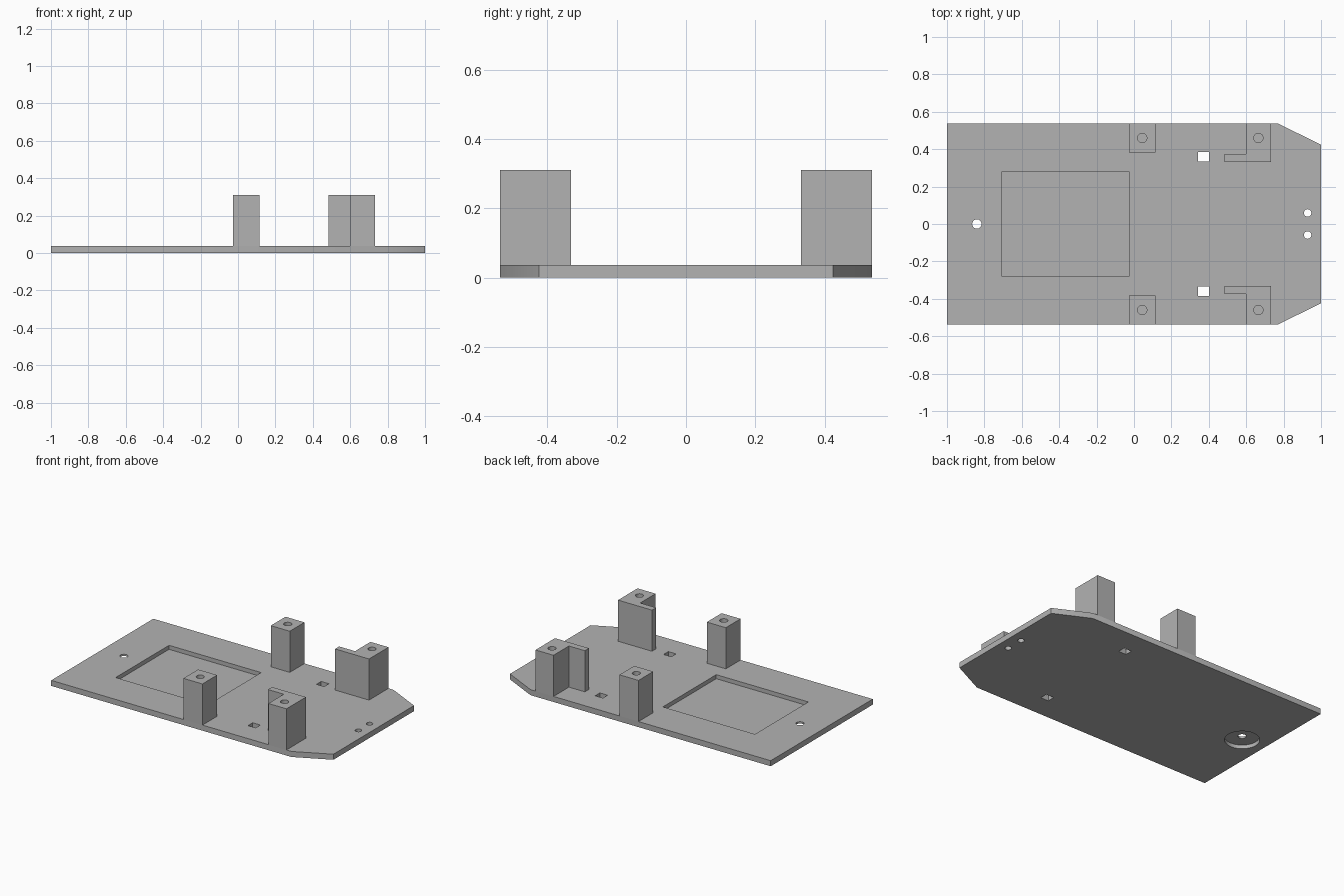
import bpy
import bmesh
from mathutils import Matrix

default = bpy.data.objects.get("Cube")
if default:
    bpy.data.objects.remove(default, do_unlink=True)

grey = bpy.data.materials.new("plain grey")
grey.use_nodes = True
COLOUR = (0.45, 0.45, 0.45, 1)
grey.diffuse_color = COLOUR
grey.node_tree.nodes["Principled BSDF"].inputs["Base Color"].default_value = COLOUR

HALF_W = 0.537      # half width of the plate
THICK = 0.037       # plate thickness
TOP = 0.311         # top of the posts


def finish(name, bm):
    bmesh.ops.recalc_face_normals(bm, faces=bm.faces)
    mesh = bpy.data.meshes.new(name)
    bm.to_mesh(mesh)
    bm.free()
    mesh.materials.append(grey)
    obj = bpy.data.objects.new(name, mesh)
    bpy.context.collection.objects.link(obj)
    return obj


def prism(name, outline, z0, z1):
    """Extrude a flat outline from z0 to z1."""
    bm = bmesh.new()
    base = bm.faces.new([bm.verts.new((x, y, z0)) for x, y in outline])
    new = bmesh.ops.extrude_face_region(bm, geom=[base])["geom"]
    verts = [v for v in new if isinstance(v, bmesh.types.BMVert)]
    bmesh.ops.translate(bm, verts=verts, vec=(0, 0, z1 - z0))
    return finish(name, bm)


def box(name, x0, x1, y0, y1, z0, z1):
    return prism(name, [(x0, y0), (x1, y0), (x1, y1), (x0, y1)], z0, z1)


def cylinder(name, x, y, radius, z0, z1):
    bm = bmesh.new()
    bmesh.ops.create_cone(bm, cap_ends=True, segments=32, radius1=radius,
                          radius2=radius, depth=z1 - z0,
                          matrix=Matrix.Translation((x, y, (z0 + z1) / 2)))
    return finish(name, bm)


def cut(target, cutters):
    """Subtract each cutter, then discard it."""
    bpy.context.view_layer.objects.active = target
    for cutter in cutters:
        cutter.hide_render = True
        mod = target.modifiers.new("cut", 'BOOLEAN')
        mod.operation = 'DIFFERENCE'
        mod.solver = 'EXACT'
        mod.object = cutter
        bpy.ops.object.modifier_apply(modifier=mod.name)
        bpy.data.objects.remove(cutter, do_unlink=True)


def smooth_round_walls(obj):
    bpy.ops.object.select_all(action='DESELECT')
    obj.select_set(True)
    bpy.context.view_layer.objects.active = obj
    bpy.ops.object.shade_smooth_by_angle(angle=0.5)


# Base plate with two clipped corners
plate = prism("base_plate", [(-1, -HALF_W), (0.77, -HALF_W), (1, -0.424),
                             (1, 0.424), (0.77, HALF_W), (-1, HALF_W)], 0, THICK)

# Recessed tray, pivot hole with its counterbore below, cable and pin holes
cutters = [
    box("tray_cutter", -0.705, -0.026, -0.281, 0.281, 0.01, 0.1),
    cylinder("counterbore_cutter", -0.84, 0, 0.105, -0.1, 0.025),
    cylinder("pivot_cutter", -0.84, 0, 0.025, -0.1, 0.1),
]
for side in (-1, 1):
    y0, y1 = sorted((side * 0.335, side * 0.385))
    cutters.append(box("slot_cutter", 0.343, 0.4, y0, y1, -0.1, 0.1))
    cutters.append(cylinder("pin_cutter", 0.928, side * 0.059, 0.02, -0.1, 0.1))
cut(plate, cutters)
smooth_round_walls(plate)

# Square middle posts and L-shaped end posts, each with a screw hole
MIDDLE = [(-0.026, HALF_W), (-0.026, 0.382), (0.114, 0.382), (0.114, HALF_W)]
END = [(0.6, HALF_W), (0.6, 0.375), (0.483, 0.375), (0.483, 0.332),
       (0.733, 0.332), (0.733, HALF_W)]
for side, label in ((-1, "right"), (1, "left")):
    for kind, outline, hole_x in (("middle", MIDDLE, 0.044), ("end", END, 0.665)):
        post = prism(f"{kind}_post_{label}",
                     [(x, side * y) for x, y in outline], THICK, TOP)
        cut(post, [cylinder("screw_cutter", hole_x, side * 0.46, 0.025,
                            TOP - 0.15, TOP + 0.1)])
        smooth_round_walls(post)
